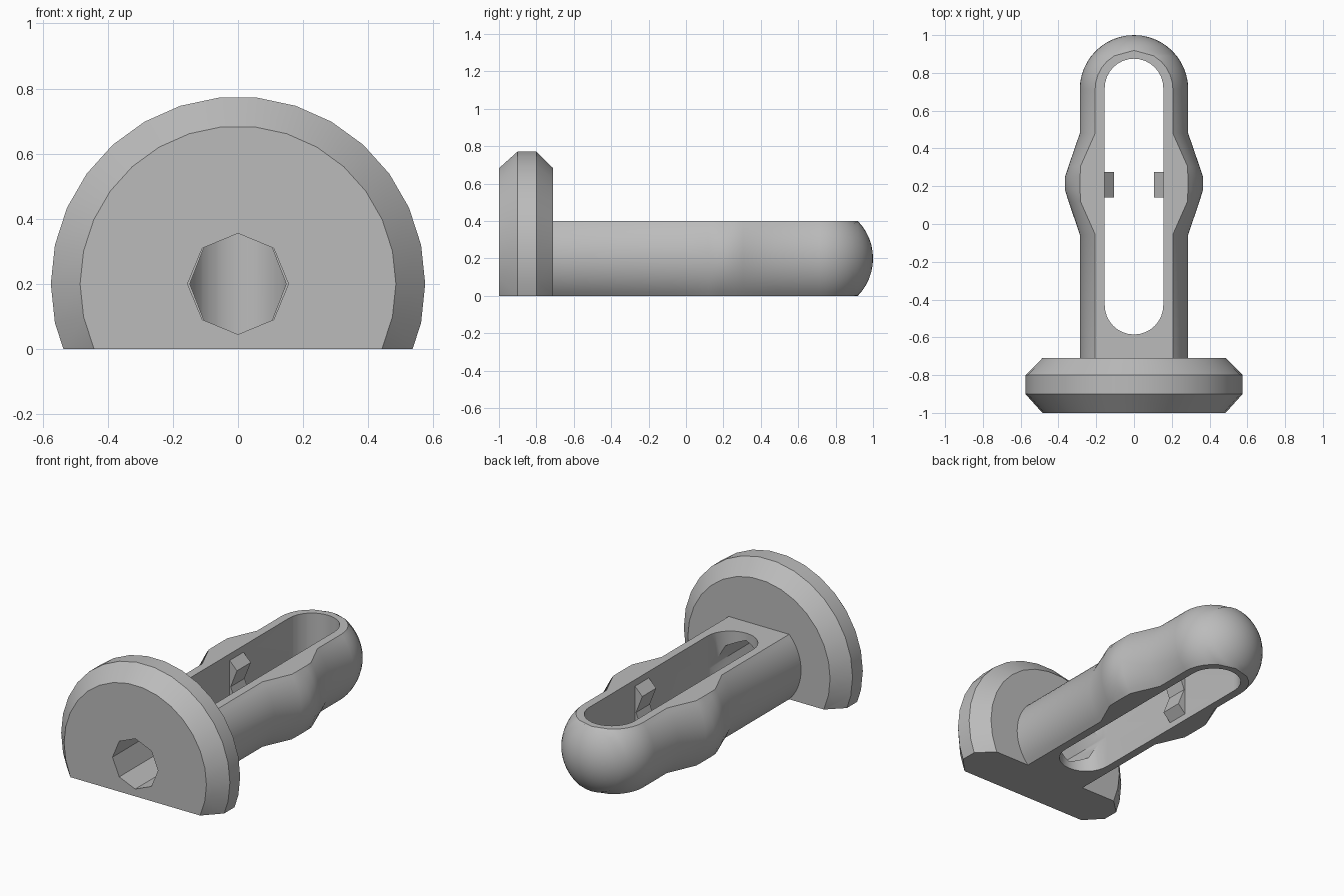
import bpy, bmesh
from math import sin, cos, pi, asin, sqrt

cube = bpy.data.objects.get("Cube")
if cube:
    bpy.data.objects.remove(cube)

AXIS_Z = 0.2     # height of the pin axis, also half the shaft thickness
SHAFT_R = 0.287
SLOT_R = 0.155

grey = bpy.data.materials.new("plain grey")
grey.use_nodes = True
colour = (0.5, 0.5, 0.5, 1)
grey.diffuse_color = colour
grey.node_tree.nodes["Principled BSDF"].inputs["Base Color"].default_value = colour


def finish(name, bm):
    bmesh.ops.remove_doubles(bm, verts=bm.verts, dist=1e-5)
    bmesh.ops.recalc_face_normals(bm, faces=bm.faces)
    mesh = bpy.data.meshes.new(name)
    bm.to_mesh(mesh)
    bm.free()
    mesh.materials.append(grey)
    obj = bpy.data.objects.new(name, mesh)
    bpy.context.collection.objects.link(obj)
    return obj


def loft(name, rings):
    """Skin a row of equal-length point rings and cap both ends."""
    bm = bmesh.new()
    rows = [[bm.verts.new(p) for p in ring] for ring in rings]
    n = len(rows[0])
    for a, b in zip(rows, rows[1:]):
        for i in range(n):
            j = (i + 1) % n
            bm.faces.new((a[i], a[j], b[j], b[i]))
    bm.faces.new(rows[0])
    bm.faces.new(rows[-1])
    return finish(name, bm)


def prism_y(name, outline, y0, y1):
    return loft(name, [[(x, y, z) for x, z in outline] for y in (y0, y1)])


def circle(radius, sides):
    return [(radius * cos(2 * pi * i / sides), AXIS_Z + radius * sin(2 * pi * i / sides))
            for i in range(sides)]


def cut(obj, cutter):
    mod = obj.modifiers.new("cut", 'BOOLEAN')
    mod.operation = 'DIFFERENCE'
    mod.solver = 'EXACT'
    mod.object = cutter
    bpy.context.view_layer.objects.active = obj
    bpy.ops.object.modifier_apply(modifier=mod.name)


# Head: chamfered disc
head = loft("head", [[(x, y, z) for x, z in circle(r, 30)] for y, r in
                     ((-1, 0.485), (-0.9, 0.575), (-0.8, 0.575), (-0.71, 0.485))])


# Shaft: round bar with flats above and below, a bulge and a ball tip
def shaft_ring(y, r, edge_limit=1.0, steps=16):
    a = asin(min(1, AXIS_Z / r)) if r > 1e-6 else pi / 2
    natural = r * cos(a)
    edge = min(natural, edge_limit)
    stretch = (r - edge) / (r - natural) if r > natural else 1
    arc = []
    for i in range(steps + 1):
        t = -a + 2 * a * i / steps
        arc.append((edge + (r * cos(t) - natural) * stretch, AXIS_Z + r * sin(t)))
    return [(x, y, z) for x, z in arc] + [(-x, y, z) for x, z in reversed(arc)]


sections = [(-0.71, SHAFT_R), (-0.055, SHAFT_R), (0.12, 0.347), (0.18, 0.365, 0.285),
            (0.25, 0.365, 0.285), (0.305, 0.347), (0.48, SHAFT_R)]
rings = [shaft_ring(*s) for s in sections]
ball_y = 1 - SHAFT_R
flat_end = asin(sqrt(1 - (AXIS_Z / SHAFT_R) ** 2))
angles = [flat_end * i / 6 for i in range(7)]
angles += [flat_end + (pi / 2 - flat_end) * i / 6 for i in range(1, 7)]
rings += [shaft_ring(ball_y + SHAFT_R * sin(t), max(0, SHAFT_R * cos(t))) for t in angles]
shaft = loft("shaft", rings)

# Cutters: flat underside, rounded slot and eight-sided bore
floor = prism_y("floor_cutter", [(-1, -1), (1, -1), (1, 0), (-1, 0)], -1.5, 0)
bore = prism_y("bore_cutter", circle(SLOT_R, 8), -1.2, -0.43)
slot_outline = []
for end_y, start in ((0.72, 0), (-0.43, pi)):
    for i in range(17):
        t = start + pi * i / 16
        slot_outline.append((SLOT_R * cos(t), end_y + SLOT_R * sin(t)))
slot = loft("slot_cutter", [[(x, y, z) for x, y in slot_outline] for z in (-0.2, 0.6)])

cut(head, floor)
cut(head, bore)
cut(shaft, slot)
cut(shaft, bore)
for cutter in (floor, bore, slot):
    bpy.data.objects.remove(cutter)

# Notched catches on the slot walls
catch = [(0.17, 0.36), (0.155, 0.36), (0.105, 0.31), (0.148, 0.2),
         (0.105, 0.09), (0.155, 0.04), (0.17, 0.04)]
prism_y("left_catch", catch, 0.14, 0.275)
prism_y("right_catch", [(-x, z) for x, z in catch], 0.14, 0.275)

# Smooth round surfaces, keep edges sharp
bpy.ops.object.select_all(action='DESELECT')
for obj in (head, shaft):
    obj.select_set(True)
bpy.context.view_layer.objects.active = shaft
bpy.ops.object.shade_smooth_by_angle(angle=pi / 6)
